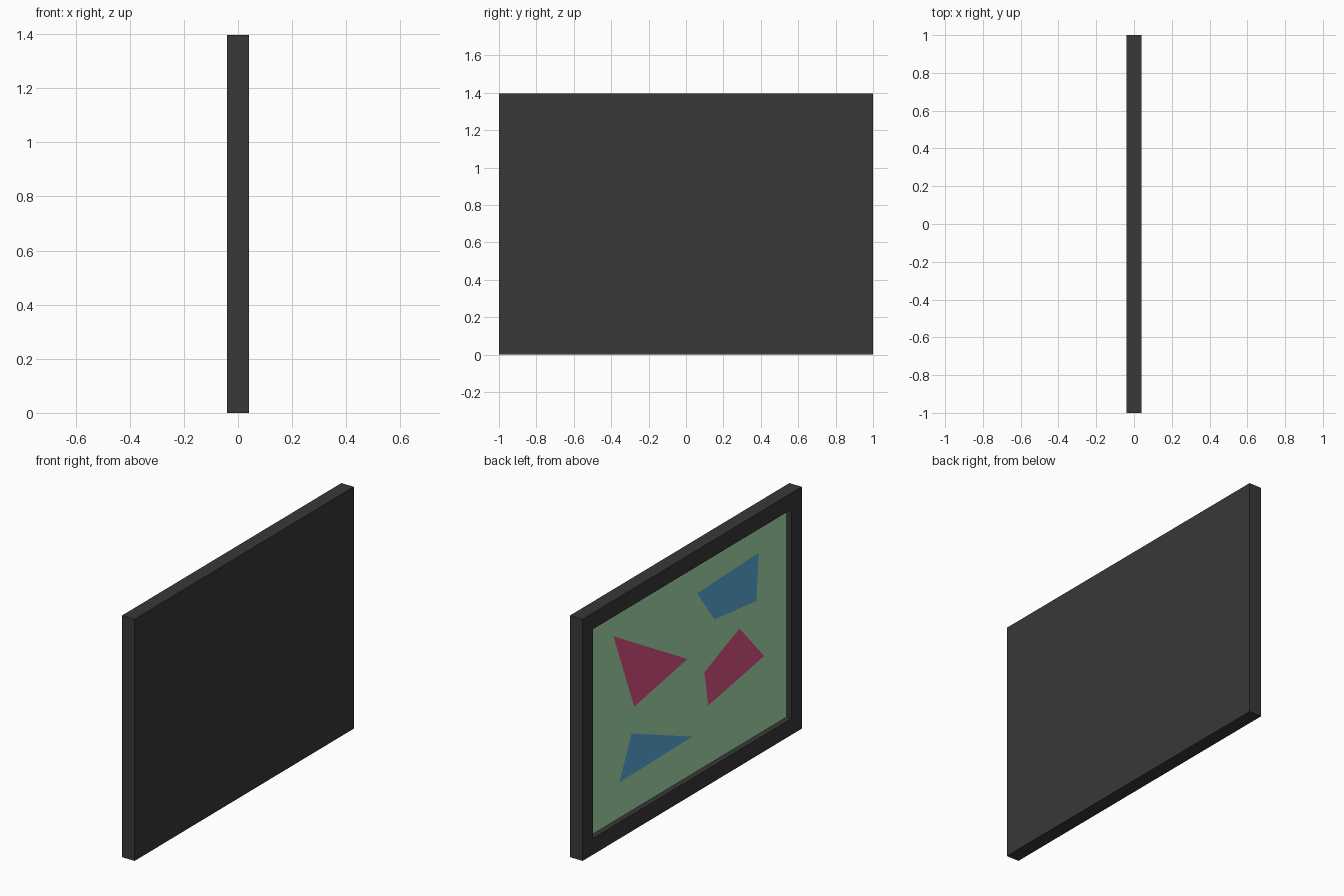
import bpy
import bmesh

cube = bpy.data.objects.get("Cube")
if cube:
    bpy.data.objects.remove(cube, do_unlink=True)

THICK, LENGTH, HEIGHT = 0.08, 2.0, 1.396
BORDER = 0.133
CANVAS_X = -0.008    # painted floor of the recess


def material(name, rgb):
    mat = bpy.data.materials.new(name)
    mat.use_nodes = True
    color = (*rgb, 1.0)
    mat.diffuse_color = color
    mat.node_tree.nodes["Principled BSDF"].inputs["Base Color"].default_value = color
    return mat


def add_object(name, bm, *mats):
    mesh = bpy.data.meshes.new(name)
    bm.to_mesh(mesh)
    bm.free()
    for mat in mats:
        mesh.materials.append(mat)
    bpy.context.collection.objects.link(bpy.data.objects.new(name, mesh))


def painted_shape(name, outline, mat):
    """Flat patch just above the canvas, facing -x."""
    bm = bmesh.new()
    face = bm.faces.new([bm.verts.new((CANVAS_X - 0.001, y, z)) for y, z in outline])
    face.normal_update()
    if face.normal.x > 0:
        face.normal_flip()
    add_object(name, bm, mat)


black = material("charcoal", (0.04, 0.04, 0.04))
green = material("light_green", (0.40, 0.75, 0.43))
red = material("crimson", (0.75, 0.09, 0.25))
blue = material("bright_blue", (0.11, 0.43, 0.75))

# Frame: a slab with a straight-walled recess on its -x side, green floor
bm = bmesh.new()
bmesh.ops.create_cube(bm, size=1)
bmesh.ops.scale(bm, vec=(THICK, LENGTH, HEIGHT), verts=bm.verts)
bmesh.ops.translate(bm, vec=(0, 0, HEIGHT / 2), verts=bm.verts)
bm.normal_update()
picture_side = min(bm.faces, key=lambda f: f.calc_center_median().x)
bmesh.ops.inset_individual(bm, faces=[picture_side], thickness=BORDER)
# a second, zero-width inset gives the vertical walls
bmesh.ops.inset_individual(bm, faces=[picture_side], thickness=0)
for v in picture_side.verts:
    v.co.x = CANVAS_X
picture_side.material_index = 1
bmesh.ops.recalc_face_normals(bm, faces=bm.faces)
add_object("framed_canvas", bm, black, green)

# Painted shapes as (y, z) outlines
shapes = {
    "red_triangle": (red, [(0.675, 1.165), (0, 0.775), (0.485, 0.685)]),
    "red_quad": (red, [(-0.475, 0.77), (-0.7, 0.525), (-0.19, 0.435), (-0.155, 0.64)]),
    "blue_quad": (blue, [(-0.65, 1.14), (-0.63, 0.87), (-0.245, 0.91), (-0.09, 1.12)]),
    "blue_triangle": (blue, [(0.51, 0.54), (-0.045, 0.31), (0.62, 0.3)]),
}
for name, (mat, outline) in shapes.items():
    painted_shape(name, outline, mat)
